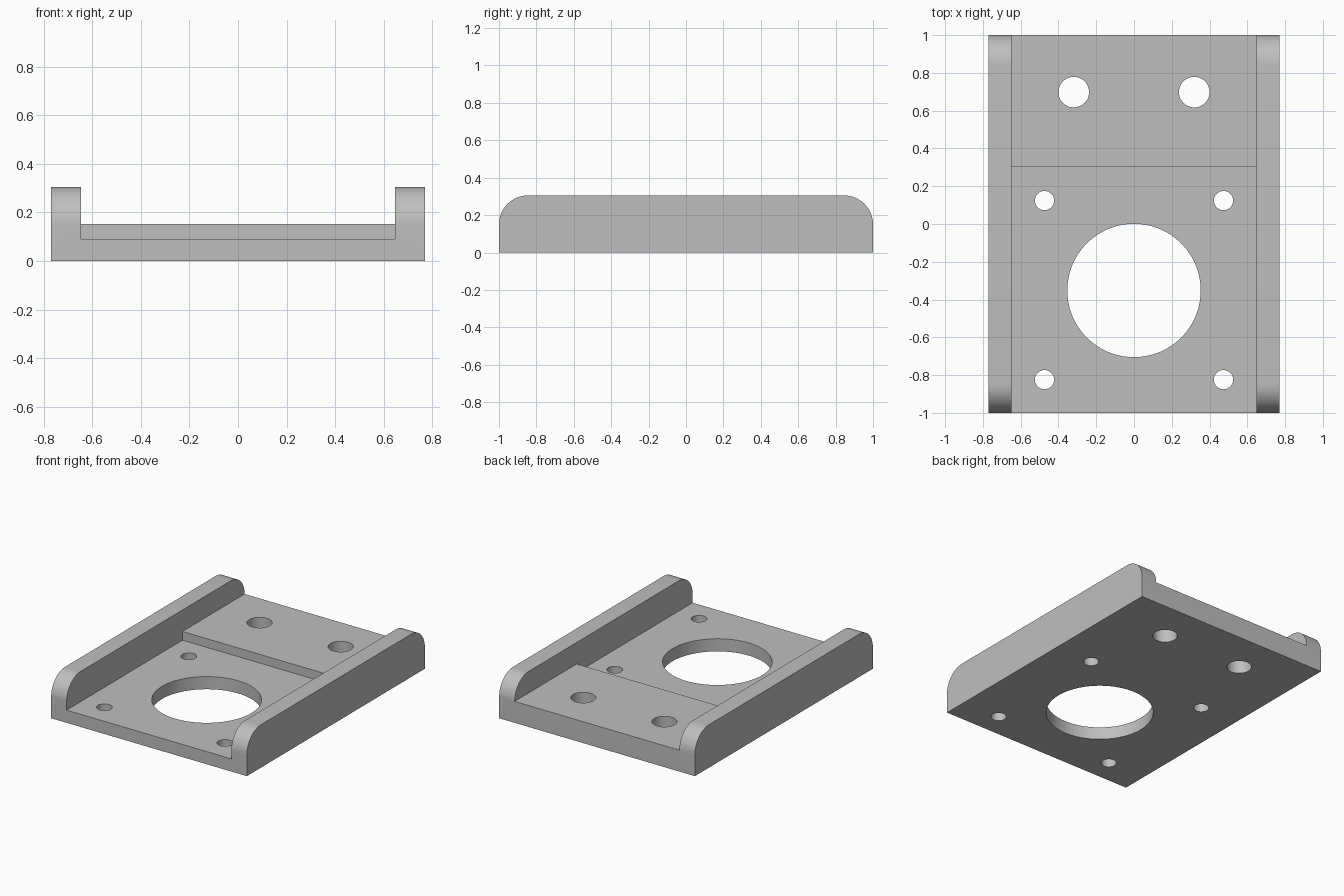
import bpy
import bmesh
import math

default = bpy.data.objects.get("Cube")
if default:
    bpy.data.objects.remove(default, do_unlink=True)

HALF_W, INNER_W = 0.77, 0.648     # outer and inner half widths
HEIGHT, FLOOR, STEP = 0.305, 0.09, 0.152
STEP_Y, RADIUS = 0.302, 0.155

grey = bpy.data.materials.new("Plain grey")
grey.use_nodes = True
colour = (0.52, 0.52, 0.52, 1)
grey.diffuse_color = colour
grey.node_tree.nodes["Principled BSDF"].inputs["Base Color"].default_value = colour


def make_object(name, bm):
    bmesh.ops.recalc_face_normals(bm, faces=bm.faces)
    mesh = bpy.data.meshes.new(name)
    bm.to_mesh(mesh)
    bm.free()
    mesh.materials.append(grey)
    obj = bpy.data.objects.new(name, mesh)
    bpy.context.collection.objects.link(obj)
    return obj


def extrude_x(name, profile, half):
    """Extrude a (y, z) profile from -half to +half along x."""
    bm = bmesh.new()
    face = bm.faces.new([bm.verts.new((-half, y, z)) for y, z in profile])
    out = bmesh.ops.extrude_face_region(bm, geom=[face])
    verts = [v for v in out["geom"] if isinstance(v, bmesh.types.BMVert)]
    bmesh.ops.translate(bm, verts=verts, vec=(2 * half, 0, 0))
    return make_object(name, bm)


def cut(body, cutter):
    mod = body.modifiers.new(cutter.name, 'BOOLEAN')
    mod.operation = 'DIFFERENCE'
    mod.solver = 'EXACT'
    mod.object = cutter
    bpy.context.view_layer.objects.active = body
    bpy.ops.object.modifier_apply(modifier=mod.name)
    bpy.data.objects.remove(cutter, do_unlink=True)


# Body side outline with rounded upper corners
outline = [(-1, 0), (1, 0)]
for centre, start in ((1 - RADIUS, 0), (RADIUS - 1, 90)):
    for i in range(17):
        a = math.radians(start + 90 * i / 16)
        outline.append((centre + RADIUS * math.cos(a),
                        HEIGHT - RADIUS + RADIUS * math.sin(a)))
body = extrude_x("bracket_body", outline, HALF_W)

# Stepped channel between the two side rails
channel = [(-2, FLOOR), (STEP_Y, FLOOR), (STEP_Y, STEP), (2, STEP), (2, 1), (-2, 1)]
cut(body, extrude_x("channel_cutter", channel, INNER_W))

# Through holes: one large bore, four screw holes, two rear holes
holes = [(0, -0.352, 0.353, 96)]
for side in (-1, 1):
    holes += [(side * 0.474, 0.124, 0.051, 32),
              (side * 0.474, -0.824, 0.051, 32),
              (side * 0.319, 0.698, 0.081, 48)]
for x, y, r, n in holes:
    bm = bmesh.new()
    bmesh.ops.create_cone(bm, cap_ends=True, segments=n, radius1=r, radius2=r, depth=2)
    bmesh.ops.translate(bm, verts=bm.verts, vec=(x, y, 0))
    cut(body, make_object("hole_cutter", bm))

# Smooth the round surfaces, keep the edges crisp
bpy.ops.object.select_all(action='DESELECT')
body.select_set(True)
bpy.context.view_layer.objects.active = body
bpy.ops.object.shade_smooth_by_angle(angle=math.radians(30))
